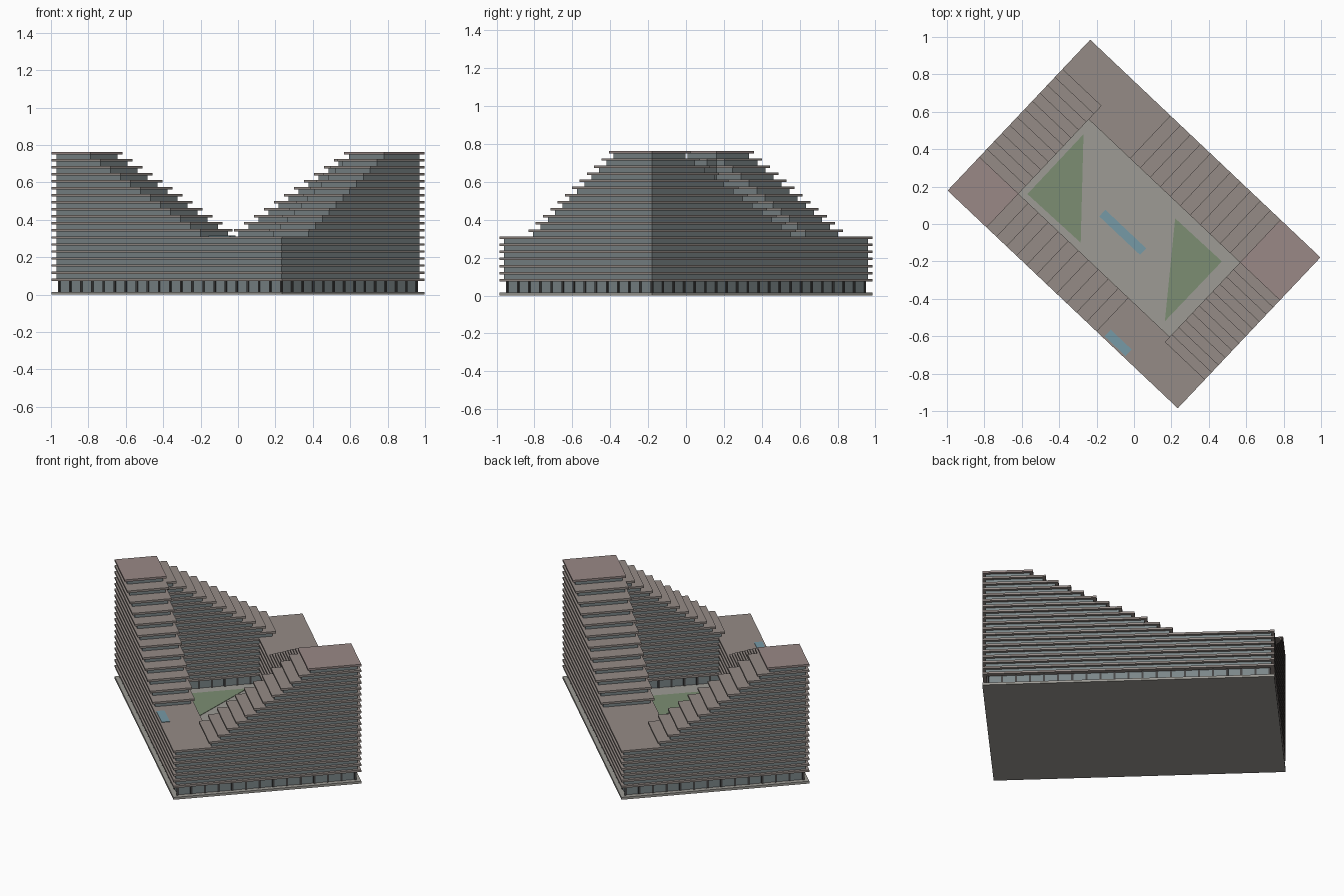
import bpy, bmesh, math

if "Cube" in bpy.data.objects:
    bpy.data.objects.remove(bpy.data.objects["Cube"])

ANGLE = math.radians(-43.4)
L, W = 0.847, 0.555                 # half length, half width
STEP, TOP0, T = 0.0375, 0.087, 0.013  # floor height, first slab top, slab thickness
LOW, HIGH = 6, 18                   # low roof level, tower roof level
BASE = 0.015
COURT = (-0.56, -0.307, 0.553, 0.24)  # courtyard u0, v0, u1, v1


def mat(name, r, g, b):
    m = bpy.data.materials.new(name)
    m.diffuse_color = (r, g, b, 1)
    m.use_nodes = True
    m.node_tree.nodes["Principled BSDF"].inputs["Base Color"].default_value = m.diffuse_color
    return m


STONE = mat("stone", 0.30, 0.26, 0.24)
ROOF = mat("roof", 0.32, 0.25, 0.24)
GLASS = mat("glass", 0.20, 0.24, 0.25)
DARK = mat("dark_metal", 0.06, 0.06, 0.06)
PAVING = mat("paving", 0.34, 0.33, 0.30)
GRASS = mat("grass", 0.20, 0.27, 0.17)
WATER = mat("water", 0.18, 0.32, 0.38)


def finish(name, bm, material):
    bmesh.ops.recalc_face_normals(bm, faces=bm.faces)
    me = bpy.data.meshes.new(name)
    bm.to_mesh(me)
    bm.free()
    me.materials.append(material)
    ob = bpy.data.objects.new(name, me)
    ob.rotation_euler.z = ANGLE
    bpy.context.collection.objects.link(ob)
    return ob


def rect(u0, v0, u1, v1):
    return [(u0, v0), (u1, v0), (u1, v1), (u0, v1)]


def prism(bm, pts, z0, z1, caps=True):
    clean = [p for i, p in enumerate(pts)
             if math.dist(p, pts[i - 1]) > 1e-4]
    lo = [bm.verts.new((x, y, z0)) for x, y in clean]
    hi = [bm.verts.new((x, y, z1)) for x, y in clean]
    n = len(clean)
    for i in range(n):
        j = (i + 1) % n
        bm.faces.new((lo[i], lo[j], hi[j], hi[i]))
    if caps:
        bm.faces.new(lo[::-1])
        bm.faces.new(hi)


def ring(bm, d, z0, z1):
    # rectangular ring around the courtyard, faces drawn back by d
    u0, v0, u1, v1 = COURT
    loops = []
    for r in (rect(-L + d, -W + d, L - d, W - d),
              rect(u0 - d, v0 - d, u1 + d, v1 + d)):
        loops.append([[bm.verts.new((x, y, z)) for x, y in r] for z in (z0, z1)])
    (ol, oh), (il, ih) = loops
    for i in range(4):
        j = (i + 1) % 4
        for a, b in ((ol, oh), (oh, ih), (ih, il), (il, ol)):
            bm.faces.new((a[i], a[j], b[j], b[i]))


def ell(k, d, corner):
    # L-shaped terrace floor around a tower corner, turned half round if sign is -1
    sign, uin, vin, umax, vmax = corner
    f = (k - LOW - 1) / (HIGH - LOW - 1)
    ul, vl = umax + (uin - umax) * f, vmax + (vin - vmax) * f
    pts = [(-L + d, -W + d), (ul - d, -W + d), (ul - d, vin - d),
           (uin - d, vin - d), (uin - d, vl - d), (-L + d, vl - d)]
    return [(sign * x, sign * y) for x, y in pts]


# base plate
bm = bmesh.new()
prism(bm, rect(-L, -W, L, W), 0, BASE)
finish("base_plate", bm, PAVING)

# ground floor glazing
bm = bmesh.new()
ring(bm, 0.03, BASE, TOP0 - T)
finish("ground_glazing", bm, GLASS)

# ground floor columns, outside and around the courtyard
bm = bmesh.new()


def column_row(u0, v0, u1, v1):
    n = round(math.dist((u0, v0), (u1, v1)) / 0.08)
    for i in range(n):
        u, v = u0 + (u1 - u0) * i / n, v0 + (v1 - v0) * i / n
        prism(bm, rect(u - .006, v - .006, u + .006, v + .006), BASE, TOP0 - T)


u0, v0, u1, v1 = COURT
for r in (rect(-L + .03, -W + .03, L - .03, W - .03),
          rect(u0 - .03, v0 - .03, u1 + .03, v1 + .03)):
    for i in range(4):
        column_row(*r[i], *r[(i + 1) % 4])
finish("ground_columns", bm, DARK)

# lower floors: full ring
slabs, walls = bmesh.new(), bmesh.new()
for k in range(LOW + 1):
    z = TOP0 + k * STEP
    ring(slabs, 0, z - T, z)
    if k:
        ring(walls, 0.018, z - STEP, z - T)
finish("lower_slabs", slabs, STONE)
finish("lower_walls", walls, GLASS)

# stepped towers at two opposite corners
CORNERS = {"left": (1, -0.56, -0.307, 0.25, 0.34),
           "right": (-1, -0.553, -0.24, 0.257, 0.345)}
for side, corner in CORNERS.items():
    slabs, walls, top = bmesh.new(), bmesh.new(), bmesh.new()
    for k in range(LOW + 1, HIGH + 1):
        z = TOP0 + k * STEP
        prism(top if k == HIGH else slabs, ell(k, 0, corner), z - T, z)
        prism(walls, ell(k, 0.018, corner), z - STEP, z - T, caps=False)
    finish(side + "_terrace_slabs", slabs, STONE)
    finish(side + "_terrace_walls", walls, GLASS)
    finish(side + "_tower_roof", top, ROOF)

# lawns in the courtyard (given in world axes)
for name, tri in (("left_lawn", [(-.57, .16), (-.285, -.10), (-.27, .48)]),
                  ("right_lawn", [(.47, -.20), (.22, .03), (.165, -.52)])):
    bm = bmesh.new()
    prism(bm, tri, BASE, BASE + 0.003)
    finish(name, bm, GRASS).rotation_euler.z = 0

# pools: courtyard and low roof
for name, u, v, hl, z in (("court_pool", -.013, -.074, .15, BASE),
                          ("roof_pool", .375, -.52, .077, TOP0 + LOW * STEP)):
    bm = bmesh.new()
    prism(bm, rect(u - hl, v - .024, u + hl, v + .024), z, z + 0.003)
    finish(name, bm, WATER)
